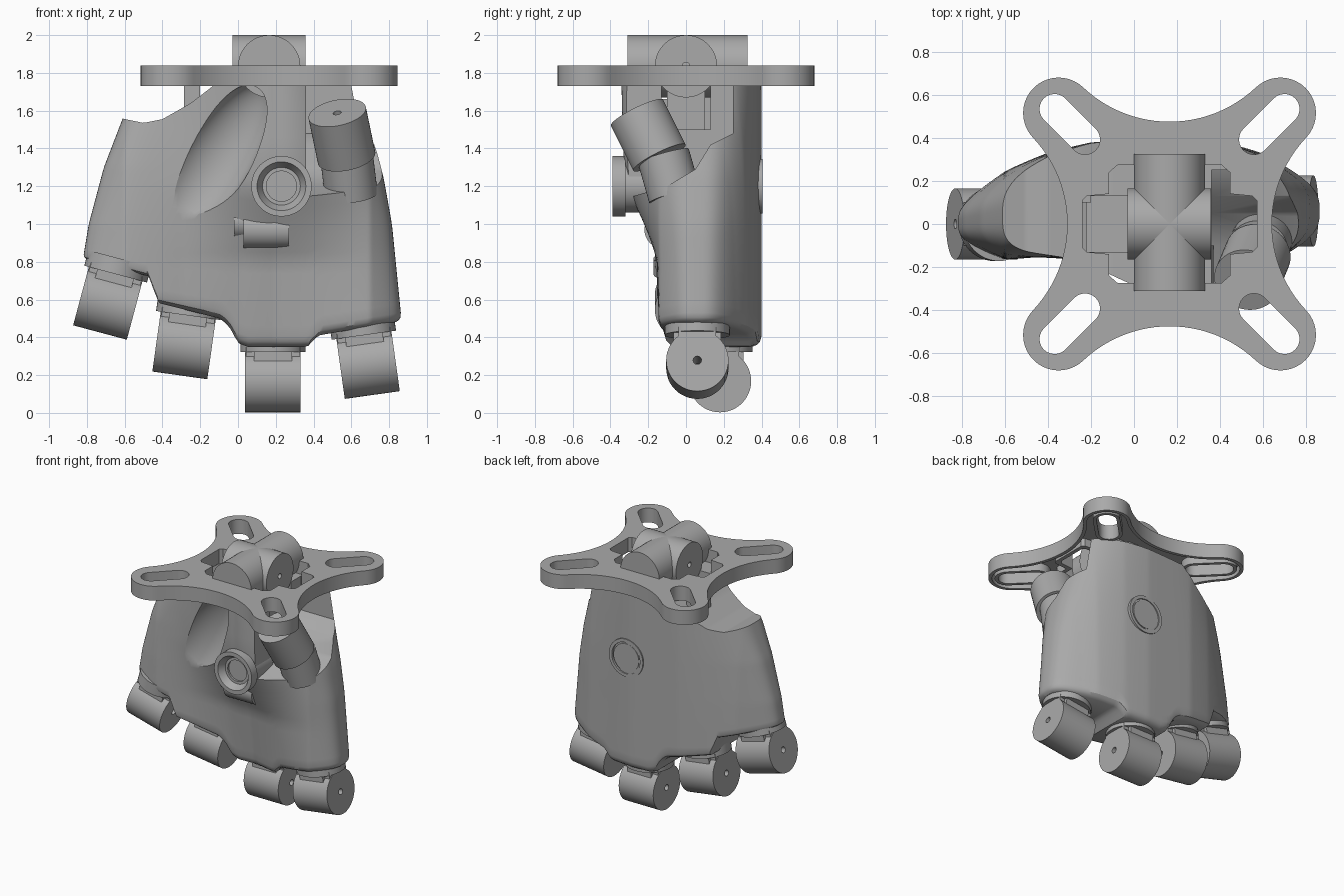
import bpy, bmesh, math
from mathutils import Vector, Matrix

cube = bpy.data.objects.get("Cube")
if cube:
    bpy.data.objects.remove(cube, do_unlink=True)

grey = bpy.data.materials.new("plain_grey")
grey.use_nodes = True
grey.diffuse_color = (0.4, 0.4, 0.4, 1)
for node in grey.node_tree.nodes:
    if node.type == 'BSDF_PRINCIPLED':
        node.inputs["Base Color"].default_value = (0.4, 0.4, 0.4, 1)


# ---- helpers ----
def finish(name, bm):
    bmesh.ops.recalc_face_normals(bm, faces=bm.faces[:])
    mesh = bpy.data.meshes.new(name)
    bm.to_mesh(mesh)
    bm.free()
    obj = bpy.data.objects.new(name, mesh)
    mesh.materials.append(grey)
    bpy.context.collection.objects.link(obj)
    return obj


def rod(name, start, end, r1, r2=None):
    start, end = Vector(start), Vector(end)
    axis = end - start
    place = Matrix.Translation((start + end) / 2) @ axis.to_track_quat('Z', 'Y').to_matrix().to_4x4()
    bm = bmesh.new()
    bmesh.ops.create_cone(bm, cap_ends=True, segments=48, radius1=r1,
                          radius2=r1 if r2 is None else r2, depth=axis.length, matrix=place)
    return finish(name, bm)


def box(name, lo, hi):
    lo, hi = Vector(lo), Vector(hi)
    bm = bmesh.new()
    bmesh.ops.create_cube(bm, size=1, matrix=Matrix.Translation((lo + hi) / 2) @ Matrix.Diagonal((hi - lo).to_4d()))
    return finish(name, bm)


def prism(name, outline, lo, hi, axis='z'):
    bm = bmesh.new()
    rows = []
    for h in (lo, hi):
        rows.append([bm.verts.new((a, b, h) if axis == 'z' else (h, a, b)) for a, b in outline])
        bm.faces.new(rows[-1])
    n = len(outline)
    for i in range(n):
        j = (i + 1) % n
        bm.faces.new((rows[0][i], rows[0][j], rows[1][j], rows[1][i]))
    return finish(name, bm)


def cut(obj, *cutters):
    for cutter in cutters:
        mod = obj.modifiers.new("cut", 'BOOLEAN')
        mod.operation, mod.solver, mod.object = 'DIFFERENCE', 'EXACT', cutter
        bpy.context.view_layer.update()
        deps = bpy.context.evaluated_depsgraph_get()
        mesh = bpy.data.meshes.new_from_object(obj.evaluated_get(deps))
        obj.modifiers.clear()
        obj.data = mesh
        bpy.data.objects.remove(cutter, do_unlink=True)
    return obj


def table(points, x):
    if x <= points[0][0]:
        return points[0][1]
    for (a, p), (b, q) in zip(points, points[1:]):
        if x <= b:
            return p + (q - p) * (x - a) / (b - a)
    return points[-1][1]


def arc(cx, cy, r, a, b, n):
    return [(cx + r * math.cos(math.radians(a + (b - a) * i / n)),
             cy + r * math.sin(math.radians(a + (b - a) * i / n))) for i in range(n + 1)]


# ---- palm shell: grid of columns and levels, arched in plan ----
LEFT = [(0.3, -0.86), (0.82, -0.82), (1, -0.79), (1.3, -0.71), (1.56, -0.61), (1.75, -0.56)]
RIGHT = [(0.5, 0.865), (1, 0.815), (1.25, 0.77), (1.75, 0.64)]
BOTTOM = [(-0.82, 0.81), (-0.48, 0.72), (-0.43, 0.58), (-0.1, 0.5), (-0.05, 0.46),
          (0, 0.37), (0.05, 0.35), (0.38, 0.35), (0.44, 0.41), (0.86, 0.48)]
TOP = [(-0.62, 1.56), (-0.5, 1.535), (-0.4, 1.555), (-0.25, 1.64), (-0.12, 1.74)]
BACK = [(-0.85, 0.15), (-0.6, 0.28), (-0.4, 0.34), (-0.2, 0.38), (0.2, 0.4), (0.4, 0.39), (0.6, 0.36), (0.87, 0.27)]
FRONT = [(-0.85, -0.15), (-0.6, -0.2), (-0.3, -0.13), (0, -0.08), (0.2, -0.07), (0.5, -0.15), (0.7, -0.2), (0.87, -0.15)]
BULGE = [(0.4, 0), (0.8, 0.05), (1, 0.14), (1.2, 0.24), (1.4, 0.26), (1.75, 0.27)]


def palm_point(u, v, side, inset):
    x = 0.8 * u
    for _ in range(6):
        z = table(BOTTOM, x) * (1 - v) + table(TOP, x) * v
        x = table(LEFT, z) * (1 - u) / 2 + table(RIGHT, z) * (1 + u) / 2
    thick = max(0, 1 - abs(u) ** 3) ** (1 / 3) * inset
    front, back = table(FRONT, x), table(BACK, x)
    middle = (front + back) / 2
    edge = back if side > 0 else front - table(BULGE, z) * math.exp(-((x - 0.2) / 0.38) ** 2)
    x -= u * (1 - inset) * 0.15
    return x, middle + (edge - middle) * thick, z


bm = bmesh.new()
cols = 110
levels = [(0, 0.8), (0.008, 0.9), (0.02, 0.97), (0.04, 1)] + [(0.04 + 0.96 * k / 24, 1) for k in range(1, 25)]
us = [math.sin(math.pi / 2 * (2 * i / cols - 1)) for i in range(cols + 1)]
grid = {s: [[bm.verts.new(palm_point(u, v, s, k)) for u in us] for v, k in levels] for s in (-1, 1)}
for i in range(cols):
    for s in (-1, 1):
        for a, b in zip(grid[s], grid[s][1:]):
            bm.faces.new((a[i], a[i + 1], b[i + 1], b[i]))
    for k in (0, -1):
        f, b = grid[-1][k], grid[1][k]
        bm.faces.new((f[i], f[i + 1], b[i + 1], b[i]))
bmesh.ops.remove_doubles(bm, verts=bm.verts[:], dist=0.00005)
palm = finish("palm", bm)

# thumb recess, top pocket and diagonal front scoop
thumb_recess = prism("thumb_recess", [(-0.6, 1.0), (-0.27, 1.15), (-0.1, 1.2), (0.05, 1.29), (0.13, 1.42),
                                      (0.25, 1.48), (0.25, 1.9), (-0.6, 1.9)], 0.36, 1, 'x')
pocket = box("pocket", (-0.22, -0.13, 1.5), (0.45, 0.13, 1.9))
bm = bmesh.new()
bmesh.ops.create_uvsphere(bm, u_segments=48, v_segments=32, radius=1,
                          matrix=Matrix.Translation((-0.15, -0.28, 1.3)) @ Matrix.Rotation(math.radians(33), 4, 'Y')
                          @ Matrix.Diagonal((0.19, 0.15, 0.52, 1)))
scoop = finish("scoop", bm)
cut(palm, thumb_recess, pocket, scoop)
box("side_lug", (-0.285, 0.1, 1.5), (-0.2, 0.28, 1.73))

# ---- mounting plate ----
MID = 0.165


def plate_outline(inset):
    points = []
    quarter = (arc(0.515, 0.515, 0.165 - inset, -43.4, 133.4, 20)
               + arc(0, 1.059, 0.584 + inset, -46.6, -133.4, 24)[1:-1])
    for q in range(4):
        c, s = round(math.cos(q * math.pi / 2)), round(math.sin(q * math.pi / 2))
        points += [(MID + c * x - s * y, s * x + c * y) for x, y in quarter]
    return points


def slots(r, lo, hi):
    made = []
    for q in range(4):
        a = 45 + 90 * q
        c, s = math.cos(math.radians(a)), math.sin(math.radians(a))
        outline = (arc(MID + 0.755 * c, 0.755 * s, r, a - 90, a + 90, 12)
                   + arc(MID + 0.555 * c, 0.555 * s, r, a + 90, a + 270, 12))
        made.append(prism("slot", outline, lo, hi))
    return made


def opening(grow, lo, hi):
    quarter = [(0.405 + grow, 0.11 + grow), (0.385 + grow, 0.13 + grow), (0.28 + grow, 0.14 + grow),
               (0.28 + grow, 0.24 + grow), (0.24 + grow, 0.275 + grow), (0.17 + grow, 0.275 + grow)]
    half = quarter + [(-x, y) for x, y in reversed(quarter)]
    return prism("opening", [(MID + x, y) for x, y in half + [(-x, -y) for x, y in half]], lo, hi)


plate = prism("mounting_plate", plate_outline(0), 1.73, 1.84)
hollow = prism("underside_hollow", plate_outline(0.025), 1.6, 1.79)
cut(hollow, opening(0.03, 1.5, 1.9), *slots(0.095, 1.5, 1.9))
cut(plate, hollow, opening(0, 1.6, 1.9), *slots(0.07, 1.6, 1.9))

# ---- wrist cross joint ----
rod("wrist_barrel_long", (MID, -0.31, 1.835), (MID, 0.325, 1.835), 0.165)
cut(rod("wrist_barrel_short", (-0.03, 0, 1.835), (0.357, 0, 1.835), 0.165),
    rod("pin_hole", (-0.1, 0, 1.835), (0.5, 0, 1.835), 0.02))
box("wrist_web", (0.02, -0.1, 1.45), (0.31, 0.1, 1.8))

# ---- finger knuckles: name, x, y, z, tilt ----
for name, x, y, z, tilt in (("little", -0.688, 0, 0.585, 15), ("ring", -0.285, 0.12, 0.362, 8),
                            ("middle", 0.185, 0.18, 0.168, 0), ("index", 0.688, 0.06, 0.258, -8)):
    parts = [cut(rod(name + "_knuckle", (-0.147, 0, 0), (0.147, 0, 0), 0.165),
                 rod("pin_hole", (-0.3, 0, 0), (0.3, 0, 0), 0.022)),
             box(name + "_neck", (-0.1, -0.125, 0.06), (0.1, 0.125, 0.2)),
             rod(name + "_flange", (0, 0, 0.155), (0, 0, 0.24), 0.172)]
    for side in (-1, 1):
        parts.append(box(name + "_cheek", (side * 0.12 - 0.022, -0.1, 0.08), (side * 0.12 + 0.022, 0.1, 0.18)))
    for part in parts:
        part.data.transform(Matrix.Translation((x, y, z)) @ Matrix.Rotation(math.radians(tilt), 4, 'Y'))

# ---- thumb joint ----
up = Vector((-0.05, -0.12, 0.24)).normalized()
hub = Vector((0.55, -0.2, 1.47))
cut(rod("thumb_knuckle", hub - up * 0.135, hub + up * 0.135, 0.155),
    rod("pin_hole", hub, hub + up * 0.3, 0.022))
rod("thumb_base", (0.6, -0.06, 1.15), (0.575, -0.12, 1.36), 0.14)

# ---- front socket and back cover ----
cut(rod("front_socket", (0.23, -0.32, 1.2), (0.23, -0.39, 1.2), 0.16),
    rod("bevel_cut", (0.23, -0.34, 1.2), (0.23, -0.4, 1.2), 0.1, 0.135),
    rod("bore", (0.23, -0.325, 1.2), (0.23, -0.5, 1.2), 0.08))
rod("socket_neck", (0.23, -0.1, 1.2), (0.23, -0.325, 1.2), 0.14)
cut(rod("back_cover_rim", (0.23, 0.3, 1.2), (0.23, 0.404, 1.2), 0.145),
    rod("groove", (0.23, 0.386, 1.2), (0.23, 0.5, 1.2), 0.12))
rod("back_cover", (0.23, 0.3, 1.2), (0.23, 0.4, 1.2), 0.108)

# ---- small side fitting under the socket ----
rod("fitting_cap", (-0.02, -0.11, 1.01), (0.03, -0.11, 1.01), 0.09)
rod("fitting_tube", (0.03, -0.12, 0.97), (0.27, -0.12, 0.97), 0.1)

# ---- smooth shading with sharp edges ----
for obj in bpy.context.scene.objects:
    if obj.type == 'MESH':
        bpy.ops.object.select_all(action='DESELECT')
        obj.select_set(True)
        bpy.context.view_layer.objects.active = obj
        bpy.ops.object.shade_smooth_by_angle(angle=math.radians(32))
